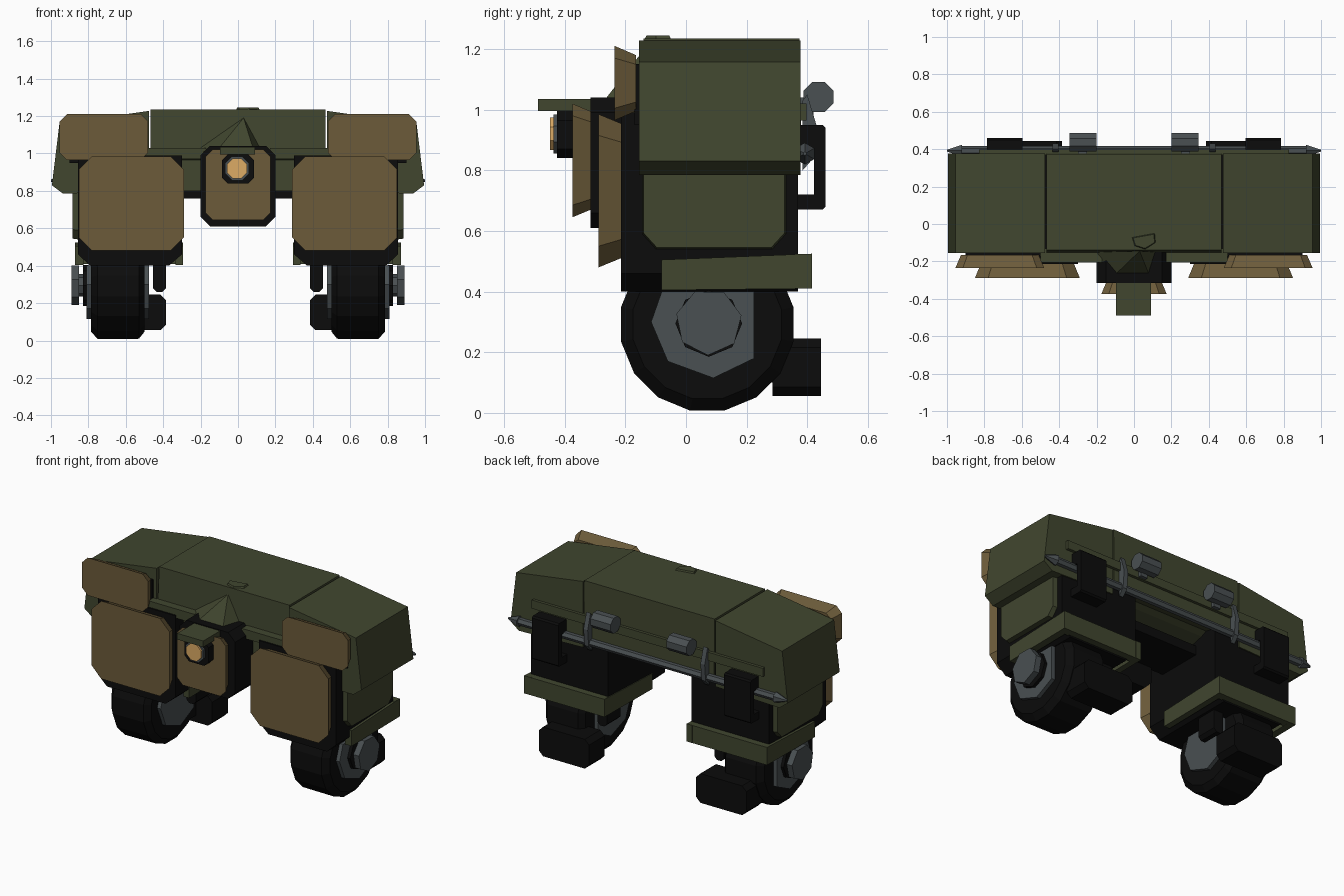
import bpy, bmesh, math

if "Cube" in bpy.data.objects:
    bpy.data.objects.remove(bpy.data.objects["Cube"])

def material(name, rgb):
    m = bpy.data.materials.new(name)
    m.diffuse_color = (*rgb, 1)
    m.use_nodes = True
    m.node_tree.nodes["Principled BSDF"].inputs["Base Color"].default_value = m.diffuse_color
    return m

OLIVE = material("olive green", (0.052, 0.061, 0.028))
TAN = material("armour tan", (0.150, 0.105, 0.042))
BLACK = material("rubber black", (0.0035, 0.0035, 0.0035))
GREY = material("steel grey", (0.068, 0.080, 0.085))
AMBER = material("amber lens", (0.72, 0.41, 0.13))

def prism(name, pts, axis, a, b, mat, s=1, inset=0.0, smooth=False):
    """Extrude a 2D outline along x (outline y,z) or y (outline x,z) or z (outline x,y).
    The end at b shrinks by inset on every side; s=-1 mirrors in x."""
    us, vs = [p[0] for p in pts], [p[1] for p in pts]
    cu, cv = (min(us) + max(us)) / 2, (min(vs) + max(vs)) / 2
    ku = 1 - 2 * inset / (max(us) - min(us))
    kv = 1 - 2 * inset / (max(vs) - min(vs))
    ends = [(a, pts), (b, [(cu + (u - cu) * ku, cv + (v - cv) * kv) for u, v in pts])]
    place = {'x': lambda t, u, v: (s * t, u, v),
             'y': lambda t, u, v: (s * u, t, v),
             'z': lambda t, u, v: (s * u, v, t)}[axis]
    bm = bmesh.new()
    r0, r1 = [[bm.verts.new(place(t, u, v)) for u, v in ring] for t, ring in ends]
    n = len(pts)
    bm.faces.new(r0)
    bm.faces.new(r1)
    for i in range(n):
        bm.faces.new((r0[i], r0[(i + 1) % n], r1[(i + 1) % n], r1[i]))
    return finish(name, bm, mat)

def finish(name, bm, mat):
    bmesh.ops.recalc_face_normals(bm, faces=bm.faces)
    me = bpy.data.meshes.new(name)
    bm.to_mesh(me)
    bm.free()
    me.materials.append(mat)
    ob = bpy.data.objects.new(name, me)
    bpy.context.collection.objects.link(ob)
    return ob

def rect(u0, u1, v0, v1, c=0.0):
    """Rectangle outline with optional chamfered corners."""
    if not c:
        return [(u0, v0), (u1, v0), (u1, v1), (u0, v1)]
    return [(u0 + c, v0), (u1 - c, v0), (u1, v0 + c), (u1, v1 - c),
            (u1 - c, v1), (u0 + c, v1), (u0, v1 - c), (u0, v0 + c)]

def ngon(u, v, r, n, turn=0.0):
    return [(u + r * math.cos(turn + 2 * math.pi * i / n),
             v + r * math.sin(turn + 2 * math.pi * i / n)) for i in range(n)]

def box(name, x0, x1, y0, y1, z0, z1, mat, s=1):
    return prism(name, rect(x0, x1, z0, z1), 'y', y0, y1, mat, s)

def lathe_x(name, profile, y, z, n, mat, s=1):
    """Closed ring stack along x: profile is (x, radius)."""
    bm = bmesh.new()
    rings = [[bm.verts.new((s * x, u, v)) for u, v in ngon(y, z, r, n, math.pi / n)]
             for x, r in profile]
    for p, q in zip(rings, rings[1:]):
        for i in range(n):
            bm.faces.new((p[i], p[(i + 1) % n], q[(i + 1) % n], q[i]))
    bm.faces.new(rings[0])
    bm.faces.new(rings[-1])
    return finish(name, bm, mat)

# Centre roof section and the core below it
prism("centre_roof", [(-0.155, 0.97), (0.38, 0.86), (0.375, 1.235), (-0.14, 1.235)],
      'x', -0.468, 0.468, OLIVE)
prism("centre_core", [(-0.13, 0.80), (0.0, 0.80), (0.25, 0.86), (0.34, 0.90), (0.34, 1.1), (-0.13, 1.1)],
      'x', -0.4, 0.4, OLIVE)
box("centre_underframe", -0.4, 0.4, -0.1, 0.2, 0.76, 0.82, BLACK)

# Small roof fin and the folded brow over the head
prism("roof_fin", [(-0.015, -0.07), (0.0, -0.12), (0.06, -0.14), (0.12, -0.10), (0.115, -0.045)],
      'z', 1.225, 1.245, OLIVE, inset=0.01)
bm = bmesh.new()
brow = [bm.verts.new(p) for p in ((-0.26, -0.15, 0.99), (0.14, -0.15, 0.99), (0.03, -0.145, 1.19),
                                  (0.08, -0.27, 1.03), (-0.1, -0.27, 1.03))]
bmesh.ops.convex_hull(bm, input=brow)
finish("brow_fold", bm, OLIVE)

# Head block, face plate and camera
prism("head_block", rect(-0.2, 0.2, 0.61, 1.04, 0.05), 'y', -0.315, -0.08, BLACK)
prism("head_plate", rect(-0.175, 0.175, 0.645, 1.02, 0.04), 'y', -0.375, -0.315, TAN, inset=0.025)
prism("camera_housing", rect(-0.085, 0.085, 0.84, 0.995, 0.03), 'y', -0.425, -0.36, BLACK)
prism("camera_rim", ngon(-0.005, 0.92, 0.07, 8, math.pi / 8), 'y', -0.437, -0.42, GREY)
prism("camera_lens", ngon(-0.005, 0.92, 0.058, 8, math.pi / 8), 'y', -0.448, -0.43, AMBER)
box("camera_lid", -0.095, 0.092, -0.488, -0.30, 0.995, 1.035, OLIVE)

for s, side in ((1, "right"), (-1, "left")):
    # Sloping roof end with a splayed outer wall
    prism("roof_end_" + side,
          [(0.475, 1.228), (0.955, 1.158), (0.995, 0.83), (0.935, 0.785), (0.475, 0.80)],
          'y', -0.155, 0.378, OLIVE, s)
    prism("front_ledge_" + side, rect(0.17, 0.5, 0.97, 1.03), 'y', -0.205, -0.13, OLIVE, s)

    # Leg block with chamfered lower corners
    prism("leg_block_" + side,
          [(0.37, 0.40), (0.79, 0.40), (0.855, 0.46), (0.855, 0.99), (0.30, 0.99), (0.30, 0.46)],
          'y', -0.215, 0.37, BLACK, s)
    prism("shoulder_mount_" + side, rect(0.50, 0.90, 0.95, 1.15), 'y', -0.17, -0.14, BLACK, s)

    # Tan armour plates, wider at the front face
    prism("leg_plate_" + side, rect(0.29, 0.85, 0.48, 0.985, 0.07),
          'y', -0.288, -0.215, TAN, s, inset=0.03)
    prism("shoulder_plate_" + side, rect(0.48, 0.955, 0.965, 1.21, 0.04),
          'y', -0.235, -0.165, TAN, s, inset=0.03)

    # Outer side panel
    prism("side_panel_" + side,
          [(-0.145, 0.59), (-0.1, 0.54), (0.285, 0.54), (0.33, 0.59), (0.33, 0.83), (-0.145, 0.83)],
          'x', 0.85, 0.885, OLIVE, s, inset=0.005)

    # Skirt wrapping the outside, rear and inside of the leg
    rail = [(-0.08, 0.405), (0.415, 0.41), (0.415, 0.525), (-0.08, 0.505)]
    prism("skirt_outer_" + side, rail, 'x', 0.825, 0.872, OLIVE, s)
    prism("skirt_inner_" + side, rail, 'x', 0.295, 0.335, OLIVE, s)
    box("skirt_rear_" + side, 0.30, 0.87, 0.36, 0.414, 0.41, 0.524, OLIVE, s)

    # Wheel, hubs and axle cap
    lathe_x("wheel_" + side, [(0.50, 0.19), (0.50, 0.25), (0.53, 0.288), (0.75, 0.29),
                              (0.785, 0.25), (0.785, 0.19)], 0.07, 0.292, 16, BLACK, s)
    hub = [(-0.115, 0.30), (-0.06, 0.17), (0.09, 0.115), (0.225, 0.18), (0.225, 0.40), (-0.08, 0.40)]
    prism("hub_outer_" + side, hub, 'x', 0.775, 0.81, GREY, s)
    prism("hub_inner_" + side, hub, 'x', 0.475, 0.51, GREY, s)
    prism("axle_" + side, ngon(0.075, 0.295, 0.11, 8), 'x', 0.80, 0.83, BLACK, s)
    prism("axle_neck_" + side, ngon(0.075, 0.295, 0.06, 8), 'x', 0.82, 0.86, GREY, s)
    prism("axle_cap_" + side, ngon(0.075, 0.30, 0.11, 7, 0.2), 'x', 0.85, 0.89, GREY, s)

    # Rear foot block and inner strut
    prism("heel_block_" + side, rect(0.385, 0.745, 0.055, 0.245, 0.03), 'y', 0.285, 0.445, BLACK, s)
    box("heel_arm_" + side, 0.50, 0.70, 0.15, 0.30, 0.10, 0.22, BLACK, s)
    prism("inner_strut_" + side, rect(0.385, 0.455, 0.26, 0.46, 0.02), 'y', 0.12, 0.26, BLACK, s)

    # Rear clip: a C-shaped bracket holding the pole
    prism("pole_clip_" + side,
          [(0.36, 0.67), (0.45, 0.67), (0.46, 0.68), (0.46, 0.94), (0.45, 0.95), (0.36, 0.95),
           (0.36, 0.87), (0.422, 0.87), (0.422, 0.72), (0.36, 0.72)],
          'x', 0.595, 0.785, BLACK, s)

    # Rear canister and its tapered strut
    prism("canister_" + side, ngon(0.437, 1.042, 0.054, 8, math.pi / 8), 'x', 0.20, 0.345, GREY, s)
    prism("canister_bracket_" + side, rect(0.25, 0.30, 0.97, 1.04), 'y', 0.37, 0.42, GREY, s)
    prism("pole_strut_" + side, [(0.385, 0.80), (0.42, 0.84), (0.43, 0.95), (0.40, 1.05), (0.385, 1.03)],
          'x', 0.405, 0.435, GREY, s)

    # Pointed pole tip
    lathe_x("pole_tip_" + side, [(0.92, 0.036), (1.0, 0.006)], 0.392, 0.855, 6, GREY, s)

# Rear pole and trim strip
prism("rear_pole", ngon(0.392, 0.855, 0.024, 6), 'x', -0.93, 0.93, GREY)
box("rear_trim", -0.83, 0.83, 0.37, 0.397, 0.965, 1.02, OLIVE)
